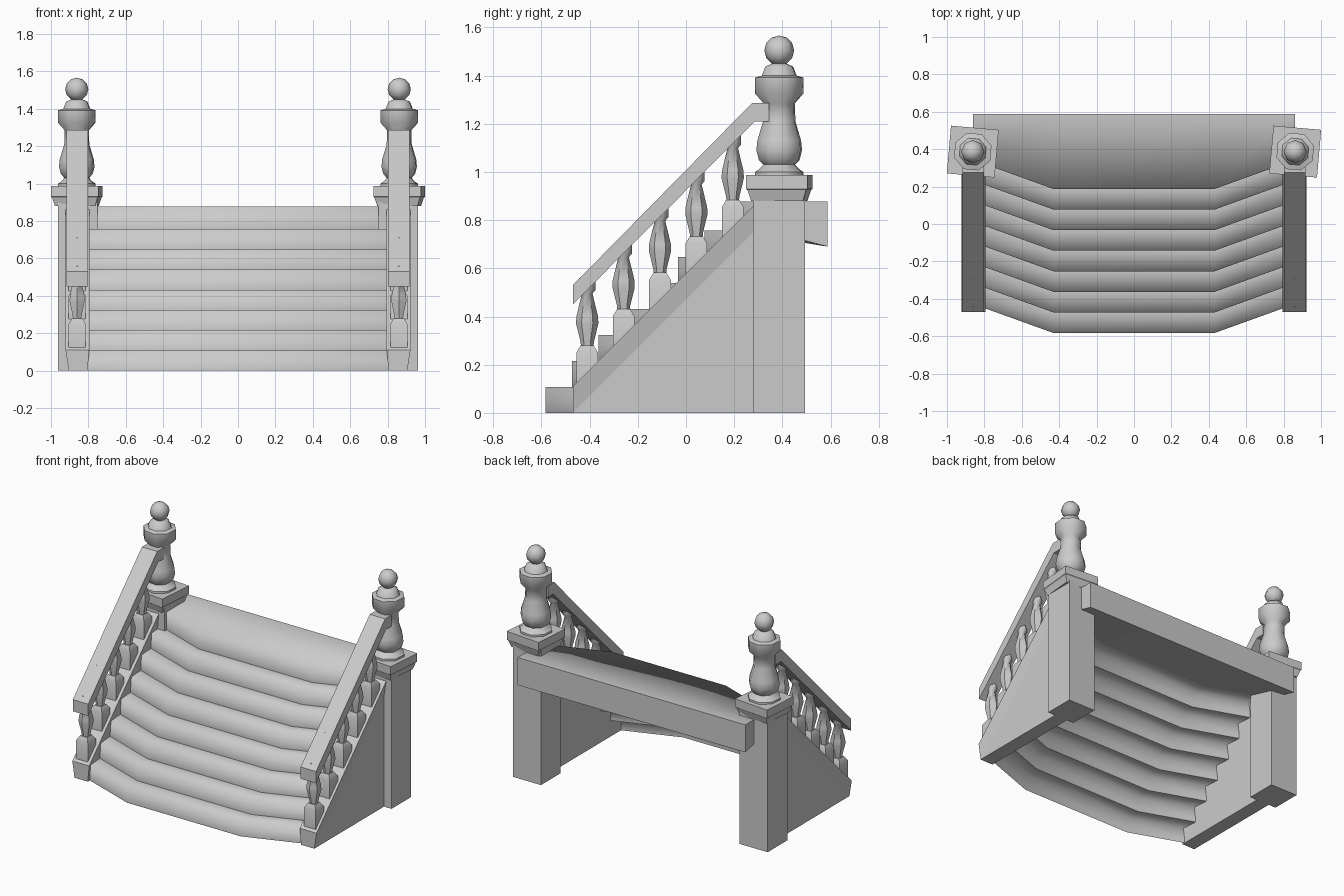
import bpy, bmesh, math
from mathutils import Matrix, Vector

old = bpy.data.objects.get("Cube")
if old:
    bpy.data.objects.remove(old, do_unlink=True)

stone = bpy.data.materials.new("grey_stone")
stone.use_nodes = True
GREY = (0.6, 0.6, 0.6, 1)
stone.diffuse_color = GREY
stone.node_tree.nodes["Principled BSDF"].inputs["Base Color"].default_value = GREY


def finish(name, bm, angle=None, recalc=True):
    """Turn a bmesh into a named stone object, optionally smooth by angle."""
    if recalc:
        bmesh.ops.recalc_face_normals(bm, faces=bm.faces[:])
    mesh = bpy.data.meshes.new(name)
    bm.to_mesh(mesh)
    bm.free()
    mesh.materials.append(stone)
    ob = bpy.data.objects.new(name, mesh)
    bpy.context.collection.objects.link(ob)
    if angle:
        bpy.ops.object.select_all(action='DESELECT')
        ob.select_set(True)
        bpy.context.view_layer.objects.active = ob
        bpy.ops.object.shade_smooth_by_angle(angle=math.radians(angle))
    return ob


def loft(bm, rings):
    """Skin equal-length rings of points and cap both ends."""
    vs = [[bm.verts.new(p) for p in ring] for ring in rings]
    n = len(vs[0])
    for a, b in zip(vs, vs[1:]):
        for i in range(n):
            j = (i + 1) % n
            bm.faces.new((a[i], a[j], b[j], b[i]))
    bm.faces.new(vs[0][::-1])
    bm.faces.new(vs[-1])


def lathe(bm, profile, sides, centre, turn=0.0):
    """Stack regular polygons; radii are measured to the flat sides."""
    rings = []
    for z, r in profile:
        r /= math.cos(math.pi / sides)
        angles = [turn + 2 * math.pi * (i + 0.5) / sides for i in range(sides)]
        rings.append([(centre[0] + r * math.cos(a), centre[1] + r * math.sin(a),
                       centre[2] + z) for a in angles])
    loft(bm, rings)


# Staircase: folded sheet of steps with a bent plan
STEPS, RISE, GO, FRONT = 8, 0.108, 0.11, -0.583
STATIONS = [(-0.86, 0.155), (-0.43, 0), (0.43, 0), (0.86, 0.155)]
TOP, BACK = 0.878, 0.588

profile = []                        # (y, z, follows the bend)
for i in range(STEPS):
    y = FRONT + GO * i
    top = TOP if i == STEPS - 1 else RISE * (i + 1)
    profile += [(y, RISE * i, True), (y, top, True)]
profile.append((BACK, TOP, False))


def sheet(bm, prof):
    cols = [[bm.verts.new((x, y + (off if bend else 0), z)) for y, z, bend in prof]
            for x, off in STATIONS]
    for a, b in zip(cols, cols[1:]):
        for i in range(len(prof) - 1):
            f = bm.faces.new((a[i], b[i], b[i + 1], a[i + 1]))
            f.smooth = True
        # rounded look over each nosing, hard line in each inner corner
        for i in range(0, len(prof), 2):
            bm.edges.get((a[i], b[i])).smooth = False
    return cols


bm = bmesh.new()
sheet(bm, profile)
finish("steps", bm, recalc=False)

# Landing: back beam, sloping underside and ends
bm = bmesh.new()
cols = sheet(bm, [(BACK, TOP, False), (BACK, 0.69, False), profile[-3]])
for f in bm.faces:
    f.smooth = False
for col, (x, off), flip in ((cols[0], STATIONS[0], 1), (cols[-1], STATIONS[-1], -1)):
    nose = bm.verts.new((x, profile[-2][0] + off, TOP))
    bm.faces.new(([nose] + col)[::flip])
finish("landing", bm, recalc=False)

# Turned shapes as (height, radius)
NEWEL = [(0.98, 0.097), (1.0, 0.097), (1.012, 0.08), (1.03, 0.064), (1.05, 0.082),
         (1.09, 0.092), (1.13, 0.088), (1.21, 0.065), (1.285, 0.063), (1.325, 0.097),
         (1.392, 0.097), (1.4, 0.07), (1.437, 0.056), (1.45, 0.03)]
PEDESTAL = [(-0.05, 0.045), (0.08, 0.045), (0.11, 0.027)]
SPINDLE = [(0.1, 0.022), (0.125, 0.024), (0.2, 0.04), (0.23, 0.039),
           (0.325, 0.019), (0.34, 0.03), (0.39, 0.03)]
TURN = math.radians(-5)

for side, s in (("left", 1), ("right", -1)):
    cx, cy = s * 0.86, 0.387
    mid = (s * 0.862, cy, 0)

    # Square post
    bm = bmesh.new()
    lathe(bm, [(0, 0.106), (0.93, 0.106)], 4, (s * 0.856, cy, 0))
    finish(side + "_post", bm)

    # Slightly turned capstone
    bm = bmesh.new()
    lathe(bm, [(0.88, 0.108), (0.925, 0.122), (0.93, 0.128), (0.987, 0.128)], 4, mid, TURN)
    finish(side + "_capstone", bm)

    # Newel urn and ball
    bm = bmesh.new()
    lathe(bm, NEWEL, 8, mid, TURN)
    finish(side + "_newel", bm, 50)
    bm = bmesh.new()
    bmesh.ops.create_uvsphere(bm, u_segments=8, v_segments=6, radius=0.062,
                              matrix=Matrix.Translation(Vector(mid) + Vector((0, 0, 1.504))))
    finish(side + "_ball", bm, 50)

    # Sloping side wall with a flared coping
    bm = bmesh.new()

    def wall_ring(y):
        z = y + 0.47
        pts = [(0.805, 0), (0.805, z), (0.795, z + 0.11),
               (0.922, z + 0.11), (0.905, z), (0.905, 0)]
        return [(s * x, y, h) for x, h in pts]
    loft(bm, [wall_ring(-0.47), wall_ring(0.3)])
    bmesh.ops.remove_doubles(bm, verts=bm.verts[:], dist=0.0001)
    finish(side + "_wall", bm)

    # Handrail, level where it meets the newel
    path = [(-0.47, 0.45), (0.285, 1.21), (0.345, 1.21),
            (0.345, 1.287), (0.275, 1.287), (-0.47, 0.53)]
    bm = bmesh.new()
    loft(bm, [[(s * x, y, z) for y, z in path] for x in (0.802, 0.918)])
    finish(side + "_handrail", bm)

    # Balusters following the slope
    for k in range(5):
        y = -0.41 + 0.151 * k
        foot = (cx, y, y + 0.58)
        bm = bmesh.new()
        lathe(bm, PEDESTAL, 4, foot)
        lathe(bm, SPINDLE, 6, foot)
        finish(f"{side}_baluster_{k + 1}", bm, 50)
